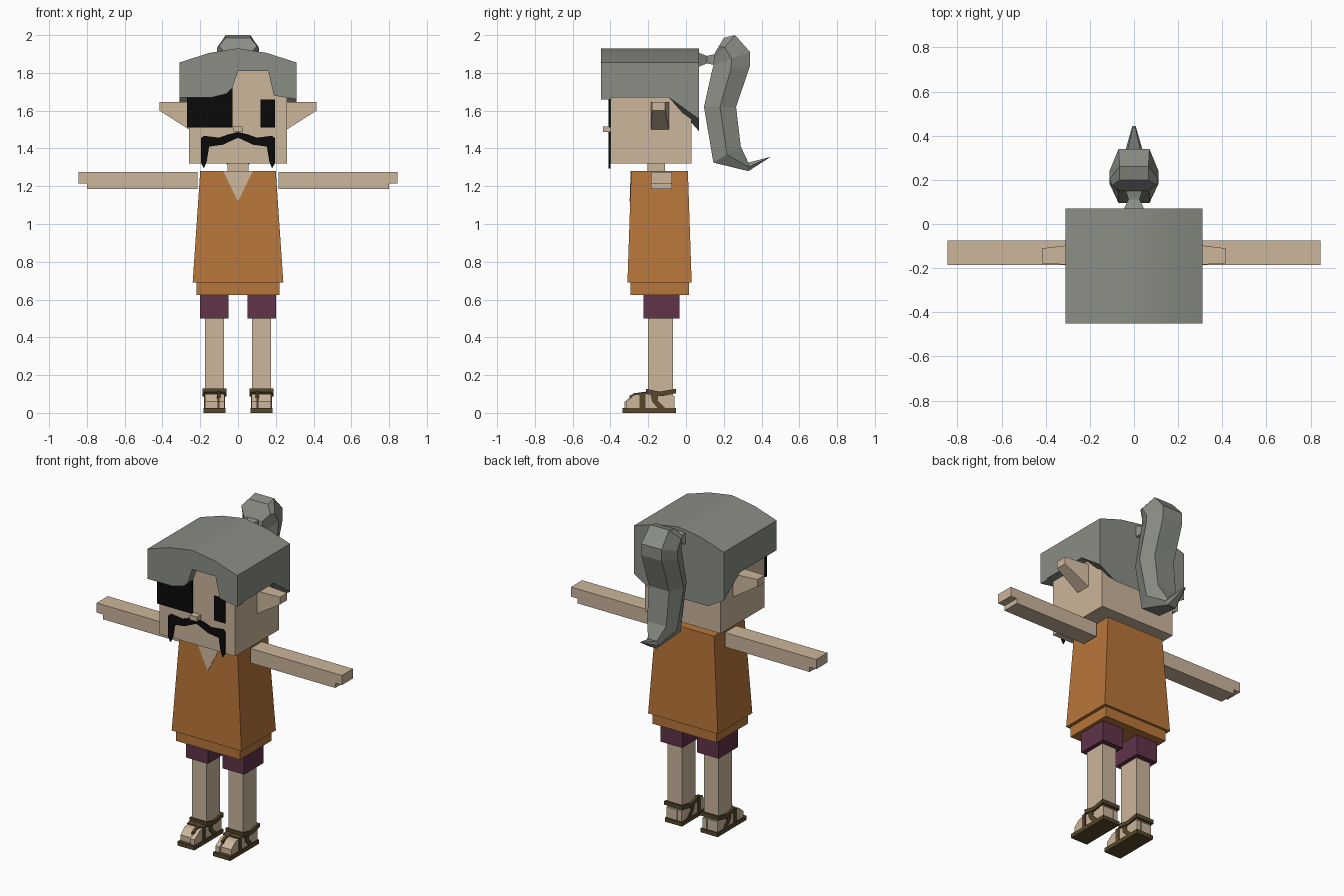
import bpy, bmesh, math
from mathutils import Vector

cube = bpy.data.objects.get("Cube")
if cube:
    bpy.data.objects.remove(cube, do_unlink=True)


def material(name, rgb):
    m = bpy.data.materials.new(name)
    m.use_nodes = True
    m.diffuse_color = (*rgb, 1)
    m.node_tree.nodes["Principled BSDF"].inputs["Base Color"].default_value = (*rgb, 1)
    return m


SKIN = material("skin", (0.60, 0.465, 0.33))
HAIR = material("grey_hair", (0.25, 0.27, 0.235))
ORANGE = material("orange_cloth", (0.475, 0.18, 0.042))
PURPLE = material("purple_cloth", (0.117, 0.034, 0.066))
BLACK = material("black", (0.003, 0.003, 0.003))
LEATHER = material("brown_leather", (0.095, 0.063, 0.025))


def finish(name, bm, mat, mirror=False):
    bmesh.ops.recalc_face_normals(bm, faces=bm.faces)
    me = bpy.data.meshes.new(name)
    bm.to_mesh(me)
    bm.free()
    me.materials.append(mat)
    ob = bpy.data.objects.new(name, me)
    bpy.context.collection.objects.link(ob)
    if mirror:
        ob.modifiers.new("mirror", "MIRROR").use_mirror_merge = False
    return ob


def hull(name, points, mat, mirror=False):
    """Convex solid around the points."""
    bm = bmesh.new()
    for p in points:
        bm.verts.new(p)
    bmesh.ops.convex_hull(bm, input=bm.verts)
    bmesh.ops.dissolve_limit(bm, angle_limit=0.01, verts=bm.verts, edges=bm.edges)
    return finish(name, bm, mat, mirror)


def rect(x, y, z):
    """Four corners of a level rectangle."""
    return [(a, b, z) for a in x for b in y]


def box(name, x, y, z, mat, mirror=False):
    return hull(name, rect(x, y, z[0]) + rect(x, y, z[1]), mat, mirror)


def prism(name, outline, axis, span, mat, mirror=False):
    """Extrude an x-z outline along y, or a y-z outline along x."""
    bm = bmesh.new()
    a, b = span
    put = (lambda p: (p[0], a, p[1])) if axis == "y" else (lambda p: (a, p[0], p[1]))
    face = bm.faces.new([bm.verts.new(put(p)) for p in outline])
    ext = bmesh.ops.extrude_face_region(bm, geom=[face])["geom"]
    move = Vector((0, b - a, 0)) if axis == "y" else Vector((b - a, 0, 0))
    bmesh.ops.translate(bm, vec=move, verts=[v for v in ext if isinstance(v, bmesh.types.BMVert)])
    return finish(name, bm, mat, mirror)


# Head, ears and neck
box("head", (-0.26, 0.26), (-0.40, 0.03), (1.32, 1.84), SKIN)
hull("ear", [(0.25, y, z) for y in (-0.185, -0.09) for z in (1.495, 1.645)]
     + [(0.415, y, z) for y in (-0.18, -0.11) for z in (1.60, 1.645)], SKIN, True)
box("neck", (-0.055, 0.055), (-0.205, -0.11), (1.25, 1.33), SKIN)
box("nose", (-0.025, 0.025), (-0.44, -0.395), (1.487, 1.517), SKIN)

# Face details
prism("eye_patch", [(-0.27, 1.51), (-0.03, 1.51), (-0.03, 1.74), (-0.27, 1.70)],
      "y", (-0.409, -0.40), BLACK)
prism("eye", [(0.12, 1.51), (0.195, 1.51), (0.195, 1.66), (0.12, 1.66)],
      "y", (-0.408, -0.40), BLACK)
half = [(0.05, 1.475), (0.10, 1.457), (0.18, 1.467), (0.195, 1.455), (0.195, 1.32),
        (0.18, 1.295), (0.166, 1.33), (0.153, 1.41), (0.08, 1.42)]
prism("moustache", [(0, 1.487)] + half + [(0, 1.457)] + [(-x, z) for x, z in reversed(half)],
      "y", (-0.409, -0.40), BLACK)

# Hair: arched block, cut fringe in front, sloped nape behind
arch = [(0.31, 1.855), (0.155, 1.905), (0, 1.93), (-0.155, 1.905), (-0.31, 1.855)]
fringe = [(-0.31, 1.67), (-0.14, 1.67), (-0.06, 1.69), (-0.03, 1.72), (0, 1.81),
          (0.16, 1.81), (0.19, 1.68), (0.31, 1.66)]
prism("hair_fringe", arch + fringe, "y", (-0.45, -0.395), HAIR)
prism("hair_crown", arch + [(-0.31, 1.67), (0.31, 1.67)], "y", (-0.395, 0.07), HAIR)
hull("hair_nape", [(s * x, y, z) for s in (-1, 1) for x, y, z in
                   ((0.31, -0.09, 1.67), (0.31, 0.07, 1.67), (0.31, 0.07, 1.555),
                    (0.20, 0.07, 1.49))], HAIR)

# Ponytail tie: pinched in the middle
pinch = [(x, 0.11, z) for x in (-0.025, 0.025) for z in (1.85, 1.89)]
hull("ponytail_root", pinch + [(x, 0.06, z) for x in (-0.05, 0.05) for z in (1.83, 1.91)], HAIR)
hull("ponytail_tie", pinch + [(x, 0.16, z) for x in (-0.04, 0.04) for z in (1.84, 1.90)], HAIR)

# Ponytail: six-sided sections given by inner point, outer point and half widths
sections = [((0.15, 1.90), (0.20, 1.985), 0.065, 0.10),
            ((0.148, 1.87), (0.26, 2.0), 0.065, 0.11),
            ((0.145, 1.84), (0.34, 1.91), 0.07, 0.11),
            ((0.135, 1.80), (0.34, 1.84), 0.07, 0.11),
            ((0.095, 1.62), (0.265, 1.62), 0.07, 0.11),
            ((0.145, 1.325), (0.29, 1.41), 0.065, 0.09),
            ((0.33, 1.28), (0.33, 1.325), 0.03, 0.04),
            ((0.44, 1.35), (0.445, 1.355), 0.004, 0.008)]
bm = bmesh.new()
rings = []
for (y0, z0), (y1, z1), edge, mid in sections:
    ym, zm = (y0 + y1) / 2, (z0 + z1) / 2
    loop = [(-edge, y0, z0), (edge, y0, z0), (mid, ym, zm),
            (edge, y1, z1), (-edge, y1, z1), (-mid, ym, zm)]
    rings.append([bm.verts.new(p) for p in loop])
for a, b in zip(rings, rings[1:]):
    for i in range(6):
        j = (i + 1) % 6
        bm.faces.new((a[i], a[j], b[j], b[i]))
bm.faces.new(rings[0])
bm.faces.new(rings[-1])
finish("ponytail", bm, HAIR)

# Tunic with hem and open collar
hull("tunic", rect((-0.24, 0.24), (-0.31, 0.03), 0.69)
     + rect((-0.20, 0.20), (-0.29, 0.01), 1.28), ORANGE)
box("tunic_hem", (-0.22, 0.22), (-0.295, 0.015), (0.625, 0.70), ORANGE)
hull("collar_opening", [(x, y + d, z) for d in (-0.003, 0.004) for x, y, z in
                        ((-0.08, -0.29, 1.281), (0.08, -0.29, 1.281), (0, -0.2954, 1.12))], SKIN)

# Arms with stepped hands
prism("arm", [(0.215, 1.185), (0.80, 1.185), (0.80, 1.215), (0.845, 1.215),
              (0.845, 1.275), (0.215, 1.275)], "y", (-0.185, -0.075), SKIN, True)

# Legs
box("shorts_leg", (0.05, 0.20), (-0.225, -0.035), (0.50, 0.66), PURPLE, True)
box("leg", (0.075, 0.175), (-0.202, -0.068), (0.02, 0.52), SKIN, True)

# Feet: main foot and a separate big toe
foot = [(-0.06, 0.02), (-0.06, 0.09), (-0.20, 0.105), (-0.275, 0.095), (-0.325, 0.06), (-0.325, 0.02)]
prism("foot", [(max(y, -0.315), z) for y, z in foot], "x", (0.105, 0.175), SKIN, True)
prism("big_toe", foot, "x", (0.072, 0.10), SKIN, True)

# Sandals
box("sandal_sole", (0.065, 0.182), (-0.337, -0.052), (0, 0.025), LEATHER, True)
prism("ankle_strap", [(-0.212, 0.128), (-0.14, 0.112), (-0.052, 0.128), (-0.052, 0.104),
                      (-0.13, 0.088), (-0.212, 0.10)], "x", (0.062, 0.187), LEATHER, True)
prism("side_strap", [(-0.19, 0.105), (-0.145, 0.10), (-0.15, 0.065), (-0.105, 0.02),
                     (-0.145, 0.02), (-0.18, 0.06)], "x", (0.068, 0.181), LEATHER, True)
prism("instep_strap", [(-0.245, 0.02), (-0.245, 0.106), (-0.215, 0.11), (-0.215, 0.02)],
      "x", (0.069, 0.179), LEATHER, True)
prism("toe_strap", [(-0.30, 0.02), (-0.30, 0.09), (-0.275, 0.104), (-0.20, 0.114), (-0.20, 0.02)],
      "x", (0.093, 0.11), LEATHER, True)

# Soften the arched crown only
crown = bpy.data.objects["hair_crown"]
for ob in (crown, bpy.data.objects["hair_fringe"]):
    bpy.ops.object.select_all(action="DESELECT")
    ob.select_set(True)
    bpy.context.view_layer.objects.active = ob
    bpy.ops.object.shade_smooth_by_angle(angle=math.radians(30))
